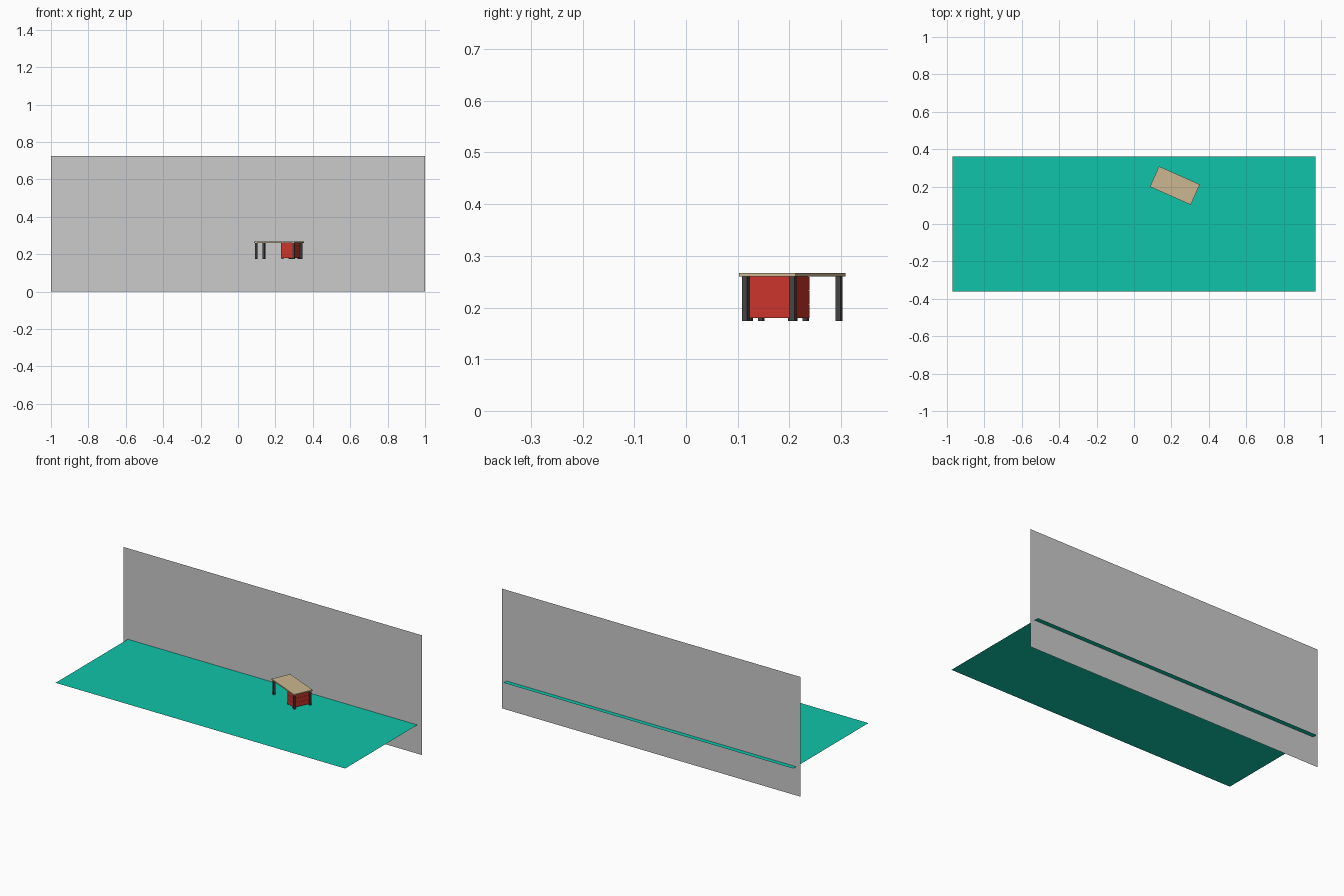
import bpy, math
from mathutils import Matrix

if "Cube" in bpy.data.objects:
    bpy.data.objects.remove(bpy.data.objects["Cube"])

DESK = Matrix.Translation((0.2185, 0.2055, 0)) @ Matrix.Rotation(math.radians(-24), 4, 'Z')
FLOOR_Z = 0.174


def material(name, color):
    m = bpy.data.materials.new(name)
    m.diffuse_color = (*color, 1)
    m.use_nodes = True
    m.node_tree.nodes["Principled BSDF"].inputs["Base Color"].default_value = m.diffuse_color
    return m


teal = material("teal", (0.005, 0.55, 0.40))
wood = material("wood", (0.60, 0.47, 0.28))
red = material("red", (0.60, 0.035, 0.025))
dark = material("dark", (0.06, 0.06, 0.06))


def desk_box(name, x, y, z, mat):
    """Box given by its ranges in the desk's own turned frame."""
    bpy.ops.mesh.primitive_cube_add(size=1)
    ob = bpy.context.object
    ob.name = name
    mid = [(a + b) / 2 for a, b in (x, y, z)]
    dims = [b - a for a, b in (x, y, z)]
    ob.data.transform(Matrix.Translation(mid) @ Matrix.Diagonal((*dims, 1)))
    ob.matrix_world = DESK
    ob.data.materials.append(mat)
    return ob


def sheet(name, matrix, sx, sy, mat=None):
    bpy.ops.mesh.primitive_plane_add(size=1)
    ob = bpy.context.object
    ob.name = name
    ob.data.transform(matrix @ Matrix.Diagonal((sx, sy, 1, 1)))
    if mat:
        ob.data.materials.append(mat)


# room: thin floor passing slightly through an upright wall
sheet("floor", Matrix.Translation((0, 0, FLOOR_Z)), 1.94, 0.72, teal)
sheet("back_wall", Matrix.Translation((0, 0.331, 0.3625)) @ Matrix.Rotation(math.pi / 2, 4, 'X'),
      2.0, 0.725)

# desk top
desk_box("desk_top", (-0.1195, 0.1195), (-0.0597, 0.0597), (0.260, 0.267), wood)

# four square legs
h = 0.0054
for side, cx in (("left", -0.1095), ("right", 0.1095)):
    for end, cy in (("front", -0.05), ("back", 0.05)):
        desk_box(f"{end}_{side}_leg", (cx - h, cx + h), (cy - h, cy + h), (FLOOR_Z, 0.260), dark)

# drawer cabinet: core with three drawers standing slightly proud
X0, X1, B = 0.034, 0.104, 0.051
desk_box("cabinet_core", (X0 + 0.001, X1 - 0.001), (-B + 0.001, B - 0.001), (0.181, 0.260), red)
step = 0.08 / 3
for i in range(3):
    z = 0.180 + i * step
    desk_box(f"drawer_{i + 1}", (X0, X1), (-B, B), (z, z + step - 0.001), red)

# cabinet feet
f = 0.0045
for cx in (0.042, 0.096):
    for cy in (-0.047, 0.047):
        desk_box("cabinet_foot", (cx - f, cx + f), (cy - f, cy + f), (FLOOR_Z, 0.1805), dark)
